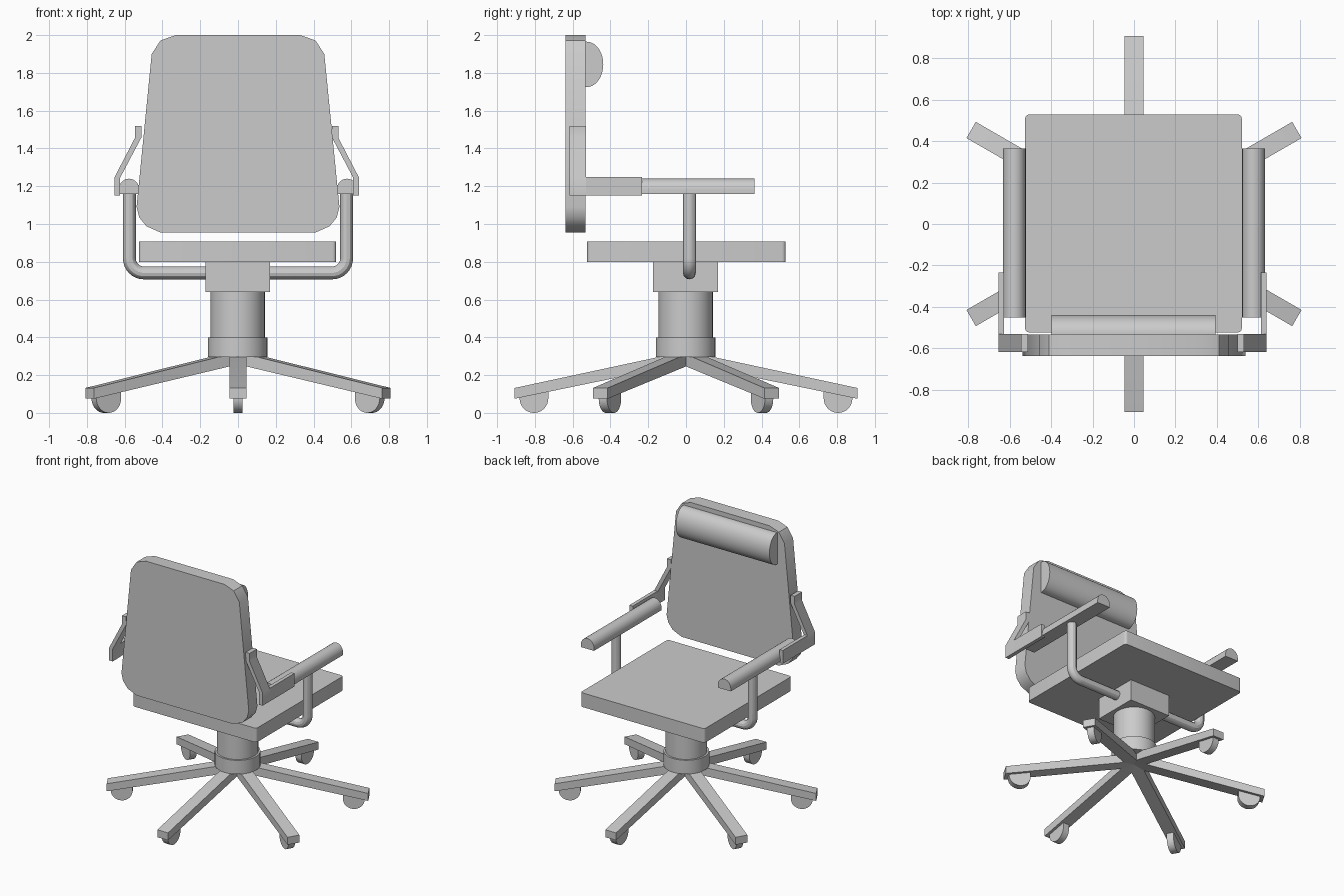
import bpy, bmesh, math
from mathutils import Matrix, Vector

cube = bpy.data.objects.get("Cube")
if cube:
    bpy.data.objects.remove(cube, do_unlink=True)

grey = bpy.data.materials.new("neutral grey")
grey.use_nodes = True
colour = (0.6, 0.6, 0.6, 1)
grey.diffuse_color = colour
grey.node_tree.nodes["Principled BSDF"].inputs["Base Color"].default_value = colour


def finish(obj):
    obj.data.materials.clear()
    obj.data.materials.append(grey)
    bpy.ops.object.select_all(action='DESELECT')
    obj.select_set(True)
    bpy.context.view_layer.objects.active = obj
    bpy.ops.object.shade_smooth_by_angle(angle=math.radians(30))
    return obj


def prism(name, points, axis, low, high, turn=0):
    """Extrude a 2D profile along an axis, then turn it about z."""
    place = {'x': lambda p, d: (d, p[0], p[1]),
             'y': lambda p, d: (p[0], d, p[1]),
             'z': lambda p, d: (p[0], p[1], d)}[axis]
    bm = bmesh.new()
    face = bm.faces.new([bm.verts.new(place(p, low)) for p in points])
    out = bmesh.ops.extrude_face_region(bm, geom=[face])
    verts = [g for g in out['geom'] if isinstance(g, bmesh.types.BMVert)]
    step = Vector(place((0, 0), high - low))
    bmesh.ops.translate(bm, vec=step, verts=verts)
    bmesh.ops.recalc_face_normals(bm, faces=bm.faces)
    bm.transform(Matrix.Rotation(turn, 4, 'Z'))
    mesh = bpy.data.meshes.new(name)
    bm.to_mesh(mesh)
    bm.free()
    obj = bpy.data.objects.new(name, mesh)
    bpy.context.collection.objects.link(obj)
    return finish(obj)


def arc(cx, cy, rx, ry, start, end, steps):
    angles = [math.radians(start + (end - start) * i / steps) for i in range(steps + 1)]
    return [(cx + rx * math.cos(a), cy + ry * math.sin(a)) for a in angles]


def rectangle(x0, x1, y0, y1):
    return [(x0, y0), (x1, y0), (x1, y1), (x0, y1)]


# Seat with slightly rounded corners
r = 0.02
corners = [(0.5, 0.508, 0), (-0.505, 0.508, 90), (-0.505, -0.503, 180), (0.5, -0.503, 270)]
outline = [p for x, y, a in corners for p in arc(x, y, r, r, a, a + 90, 4)]
prism("seat", outline, 'z', 0.80, 0.908)

# Tapered backrest with clipped corners
side = [(0.41, 0.955), (0.485, 0.988), (0.523, 1.035), (0.537, 1.09),
        (0.457, 1.90), (0.41, 1.972), (0.33, 2.0)]
prism("backrest", side + [(-x, z) for x, z in reversed(side)], 'y', -0.637, -0.533)

# Half-round headrest cushion
cushion = [(-0.54, 1.725)] + arc(-0.525, 1.845, 0.087, 0.12, -90, 90, 20) + [(-0.54, 1.965)]
prism("headrest", cushion, 'x', -0.397, 0.392)

# Seat mount and column
prism("seat_mount", rectangle(-0.173, 0.17, -0.175, 0.17), 'z', 0.64, 0.80)
prism("column", arc(-0.002, -0.002, 0.144, 0.144, 0, 348.75, 31), 'z', 0.38, 0.64)
prism("column_base", arc(-0.002, -0.002, 0.158, 0.158, 0, 348.75, 31), 'z', 0.295, 0.40)

# Six sloping legs, each with a half-round caster
leg = [(0, 0.262), (0.907, 0.075), (0.907, 0.132), (0.14, 0.297), (0, 0.305)]
caster = [(0.729, 0.115)] + arc(0.805, 0.077, 0.076, 0.077, 180, 360, 16) + [(0.881, 0.09)]
for i in range(6):
    turn = i * math.pi / 3
    prism("leg_%d" % (i + 1), leg, 'x', -0.045, 0.045, turn)
    prism("caster_%d" % (i + 1), caster, 'x', -0.025, 0.025, turn)

# Bent tube carrying both armrests
half = [(0.575, 1.17)] + arc(0.498, 0.818, 0.077, 0.077, 0, -90, 8)
path = half + [(-x, z) for x, z in reversed(half)]
curve = bpy.data.curves.new("arm_tube", 'CURVE')
curve.dimensions = '3D'
curve.bevel_depth = 0.034
curve.bevel_resolution = 4
curve.use_fill_caps = True
spline = curve.splines.new('POLY')
spline.points.add(len(path) - 1)
for point, (x, z) in zip(spline.points, path):
    point.co = (x, 0.018, z, 1)
tube = bpy.data.objects.new("arm_tube", curve)
bpy.context.collection.objects.link(tube)
bpy.ops.object.select_all(action='DESELECT')
tube.select_set(True)
bpy.context.view_layer.objects.active = tube
bpy.ops.object.convert(target='MESH')
finish(bpy.context.view_layer.objects.active)

# Armrest pads and the brackets joining them to the backrest
pad = [(0.522, 1.16)] + arc(0.577, 1.18, 0.055, 0.06, 180, 0, 14) + [(0.632, 1.16)]
bracket = [(0.647, 1.15), (0.647, 1.247), (0.538, 1.457), (0.538, 1.52),
           (0.505, 1.52), (0.505, 1.457), (0.617, 1.245), (0.617, 1.15)]
for label, s in (("left", 1), ("right", -1)):
    prism(label + "_armrest", [(s * x, z) for x, z in pad], 'y', -0.45, 0.363)
    prism(label + "_bracket", [(s * x - 0.007, z) for x, z in bracket], 'y', -0.618, -0.53)
    ends = sorted((s * 0.619 - 0.007, s * 0.647 - 0.007))
    prism(label + "_bracket_rail", rectangle(*ends, 1.15, 1.25), 'y', -0.53, -0.233)
